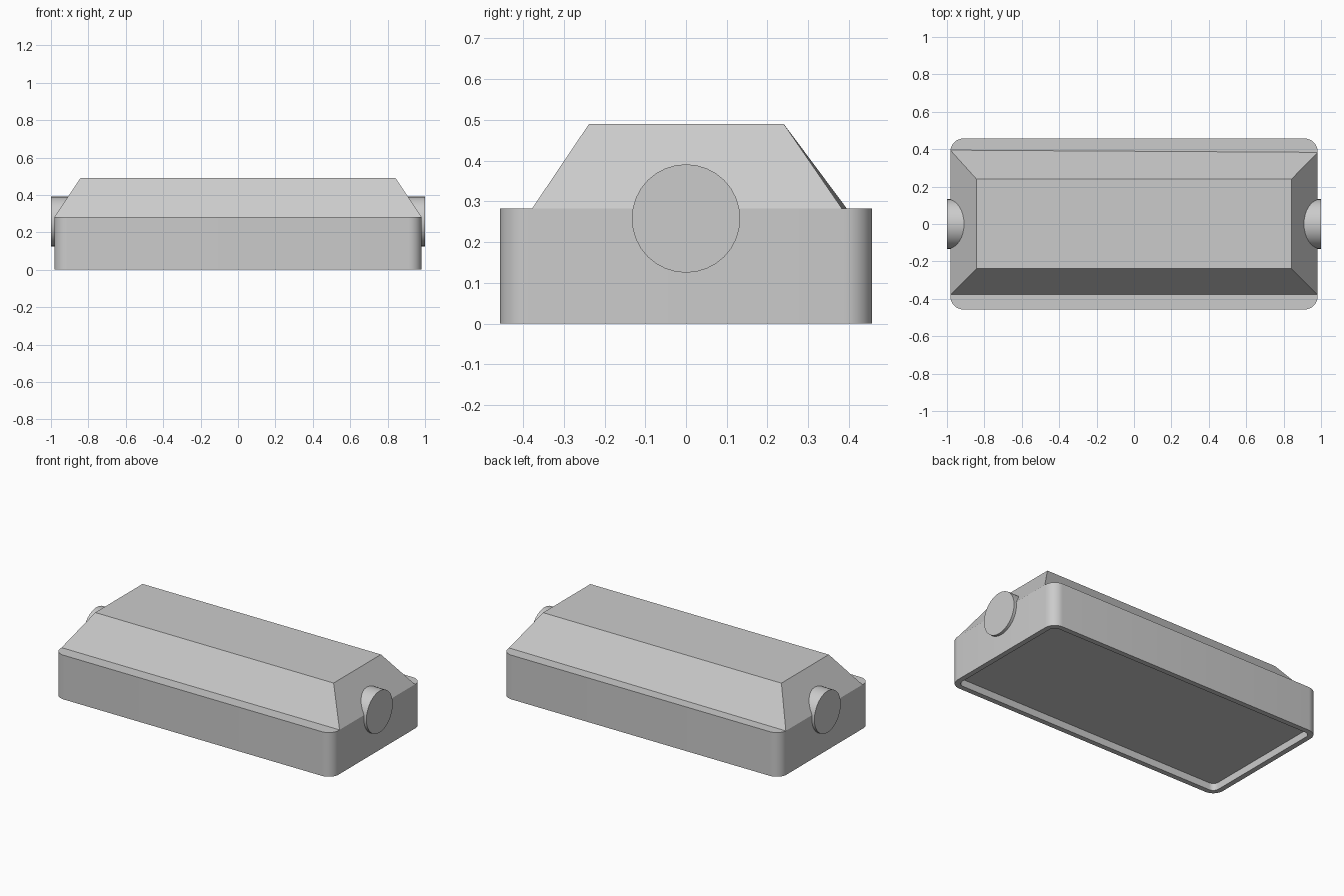
import bpy, bmesh, math
from mathutils import Matrix

if "Cube" in bpy.data.objects:
    bpy.data.objects.remove(bpy.data.objects["Cube"])


def finish(bm, name, smooth=False):
    bmesh.ops.recalc_face_normals(bm, faces=bm.faces[:])
    mesh = bpy.data.meshes.new(name)
    bm.to_mesh(mesh)
    bm.free()
    obj = bpy.data.objects.new(name, mesh)
    bpy.context.collection.objects.link(obj)
    if smooth:
        bpy.ops.object.select_all(action='DESELECT')
        obj.select_set(True)
        bpy.context.view_layer.objects.active = obj
        bpy.ops.object.shade_smooth_by_angle(angle=math.radians(35))
    return obj


def rounded_ring(bm, hx, hy, r, z, steps=8):
    ring = []
    for q, (sx, sy) in enumerate([(1, 1), (-1, 1), (-1, -1), (1, -1)]):
        for i in range(steps + 1):
            a = math.pi / 2 * (q + i / steps)
            ring.append(bm.verts.new((sx * (hx - r) + r * math.cos(a),
                                      sy * (hy - r) + r * math.sin(a), z)))
    return ring


def bridge(bm, a, b):
    n = len(a)
    for i in range(n):
        j = (i + 1) % n
        bm.faces.new((a[i], a[j], b[j], b[i]))


# Rounded base with a shallow recess underneath
HX, HY, R, RIM = 0.982, 0.457, 0.07, 0.033
bm = bmesh.new()
rings = [rounded_ring(bm, HX, HY, R, 0.282),
         rounded_ring(bm, HX, HY, R, 0),
         rounded_ring(bm, HX - RIM, HY - RIM, R - RIM, 0),
         rounded_ring(bm, HX - RIM, HY - RIM, R - RIM, 0.045)]
for a, b in zip(rings, rings[1:]):
    bridge(bm, a, b)
bm.faces.new(rings[0])
bm.faces.new(rings[-1])
finish(bm, "base", True)

# Sloped lid; its back lower edge runs slightly askew
bm = bmesh.new()
low = [bm.verts.new((x, y, 0.282)) for x, y in
       [(-0.982, -0.378), (0.982, -0.378), (0.982, 0.383), (-0.982, 0.395)]]
high = [bm.verts.new((x, y, 0.49)) for x, y in
        [(-0.842, -0.238), (0.842, -0.238), (0.842, 0.24), (-0.842, 0.24)]]
bridge(bm, low, high)
bm.faces.new(low)
bm.faces.new(high)
finish(bm, "sloped_lid")

# Round stub at each end
for side, name in [(-1, "left_stub"), (1, "right_stub")]:
    bm = bmesh.new()
    bmesh.ops.create_cone(bm, cap_ends=True, segments=32, radius1=0.133,
                          radius2=0.133, depth=0.2,
                          matrix=Matrix.Translation((side * 0.9, 0, 0.258))
                          @ Matrix.Rotation(math.pi / 2, 4, 'Y'))
    finish(bm, name, True)
